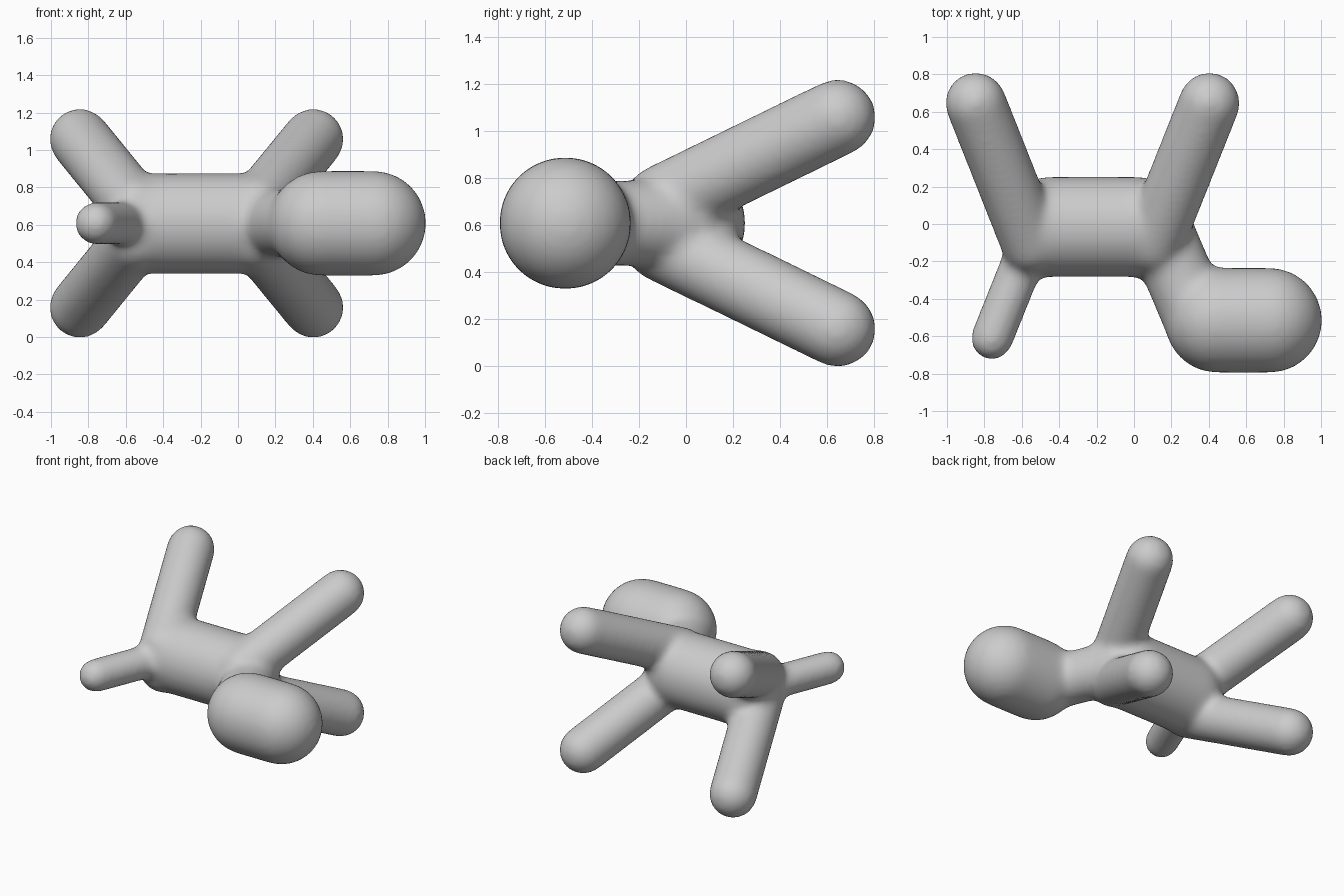
import bpy
import bmesh
from mathutils import Vector

cube = bpy.data.objects.get("Cube")
if cube:
    bpy.data.objects.remove(cube, do_unlink=True)

MID_Z = 0.608
SHRINK = 0.0014  # compensates for the smoothing pass


def capsule(bm, start, end, radius):
    """Add a closed round-ended tube between two points."""
    start, end = Vector(start), Vector(end)
    axis = (end - start).normalized()
    pad = SHRINK / radius
    end = end + axis * pad
    turn = axis.to_track_quat('Z', 'Y')
    ball = bmesh.ops.create_uvsphere(bm, u_segments=48, v_segments=25,
                                     radius=radius + pad)
    for v in ball["verts"]:
        base = end if v.co.z > 0 else start
        v.co = base + turn @ v.co


bm = bmesh.new()

# Body
capsule(bm, (-0.45, -0.015, MID_Z), (0.01, -0.015, MID_Z), 0.264)

# Four splayed legs
for side in (1, -1):
    capsule(bm, (0.105, -0.1, MID_Z + side * 0.087),
            (0.4, 0.64, MID_Z + side * 0.447), 0.156)
    capsule(bm, (-0.55, -0.1, MID_Z + side * 0.087),
            (-0.843, 0.64, MID_Z + side * 0.447), 0.156)

# Tail
capsule(bm, (-0.52, -0.015, MID_Z), (-0.755, -0.6, MID_Z), 0.102)

# Neck and head
capsule(bm, (0.13, -0.015, MID_Z), (0.33, -0.49, MID_Z), 0.176)
capsule(bm, (0.445, -0.515, MID_Z), (0.72, -0.515, MID_Z), 0.277)

mesh = bpy.data.meshes.new("balloon_animal")
bm.to_mesh(mesh)
bm.free()
animal = bpy.data.objects.new("balloon_animal", mesh)
bpy.context.collection.objects.link(animal)

# Fuse the tubes and soften the joints
fuse = animal.modifiers.new("fuse", 'REMESH')
fuse.mode = 'VOXEL'
fuse.voxel_size = 0.02
fuse.use_smooth_shade = True
soften = animal.modifiers.new("soften", 'SMOOTH')
soften.factor = 0.5
soften.iterations = 28
